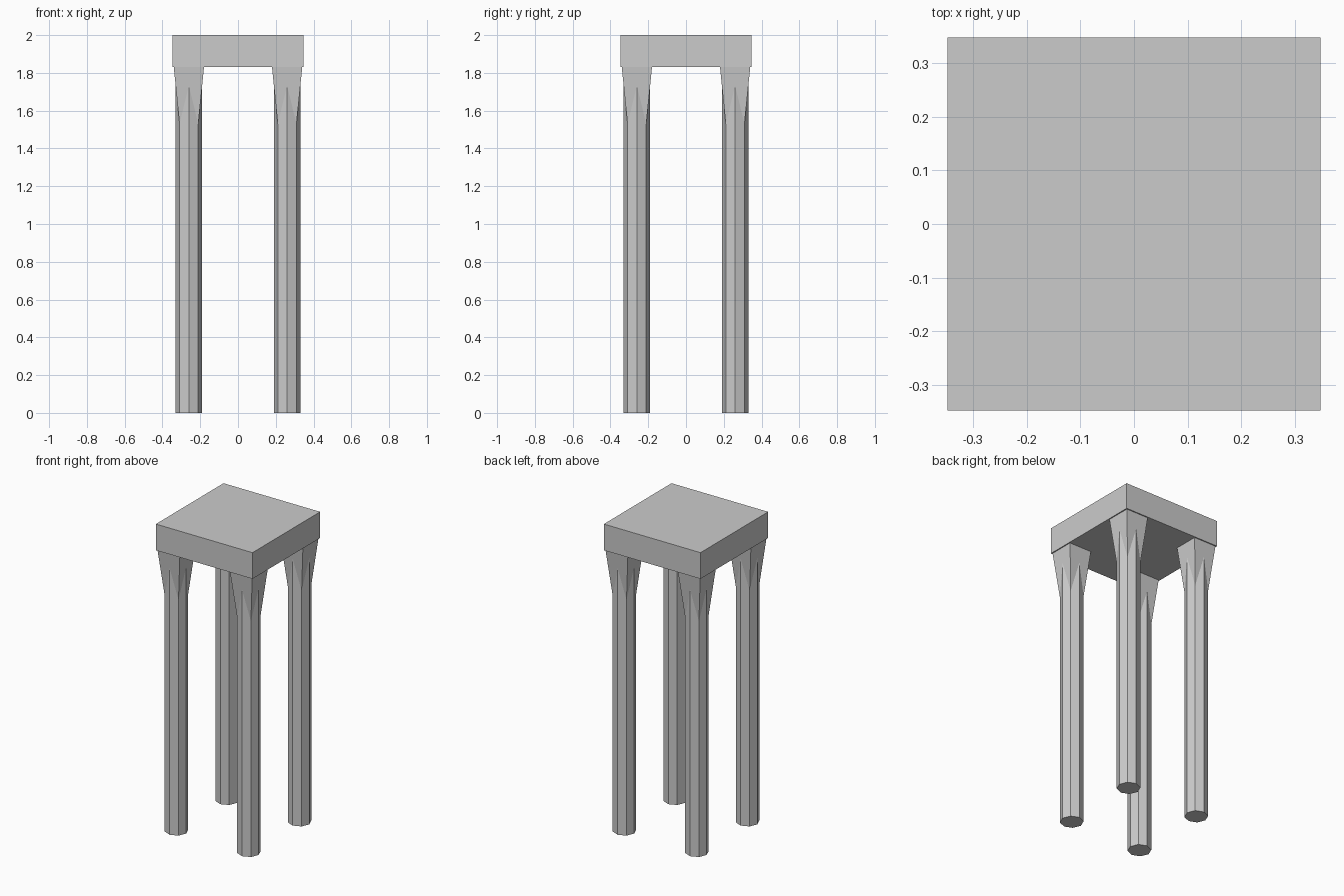
import bpy, bmesh
from math import sin, cos, pi
from mathutils import Vector

if "Cube" in bpy.data.objects:
    bpy.data.objects.remove(bpy.data.objects["Cube"])

SEAT_HALF, SEAT_BOTTOM, SEAT_TOP = 0.347, 1.83, 2.0
LEG_POS, LEG_R = 0.26, 0.07
CAP_HALF, CAP_START = 0.08, 1.53
DIAG = LEG_R * cos(pi / 4)
# height where the flaring square reaches the octagon's side edges
CAP_MID = CAP_START + (SEAT_BOTTOM - CAP_START) * (LEG_R - DIAG) / (CAP_HALF - DIAG)


def finish(bm, name):
    bmesh.ops.recalc_face_normals(bm, faces=bm.faces)
    mesh = bpy.data.meshes.new(name)
    bm.to_mesh(mesh)
    bm.free()
    obj = bpy.data.objects.new(name, mesh)
    bpy.context.collection.objects.link(obj)
    return obj


# Seat slab
bm = bmesh.new()
bmesh.ops.create_cube(bm, size=1)
bmesh.ops.scale(bm, vec=(2 * SEAT_HALF, 2 * SEAT_HALF, SEAT_TOP - SEAT_BOTTOM), verts=bm.verts)
bmesh.ops.translate(bm, vec=(0, 0, (SEAT_TOP + SEAT_BOTTOM) / 2), verts=bm.verts)
finish(bm, "seat")

# Octagonal leg flaring into a square head
bm = bmesh.new()
base, shaft, head = [], [], []
for i in range(8):
    d = Vector((cos(i * pi / 4), sin(i * pi / 4), 0))
    base.append(bm.verts.new(d * LEG_R))
    z = CAP_START if i % 2 else CAP_MID
    shaft.append(bm.verts.new(d * LEG_R + Vector((0, 0, z))))
    if i % 2:
        head.append(bm.verts.new(d * CAP_HALF * 2 ** 0.5 + Vector((0, 0, SEAT_BOTTOM))))
bm.faces.new(base)
bm.faces.new(head)
for i in range(8):
    j = (i + 1) % 8
    bm.faces.new((base[i], base[j], shaft[j], shaft[i]))
for k in range(4):
    i = 2 * k
    bm.faces.new((shaft[i - 1], shaft[i], shaft[i + 1], head[k], head[k - 1]))
bmesh.ops.translate(bm, vec=(LEG_POS, LEG_POS, 0), verts=bm.verts)
legs = finish(bm, "legs")

# Mirror to all four corners
mirror = legs.modifiers.new("four_corners", 'MIRROR')
mirror.use_axis = (True, True, False)
